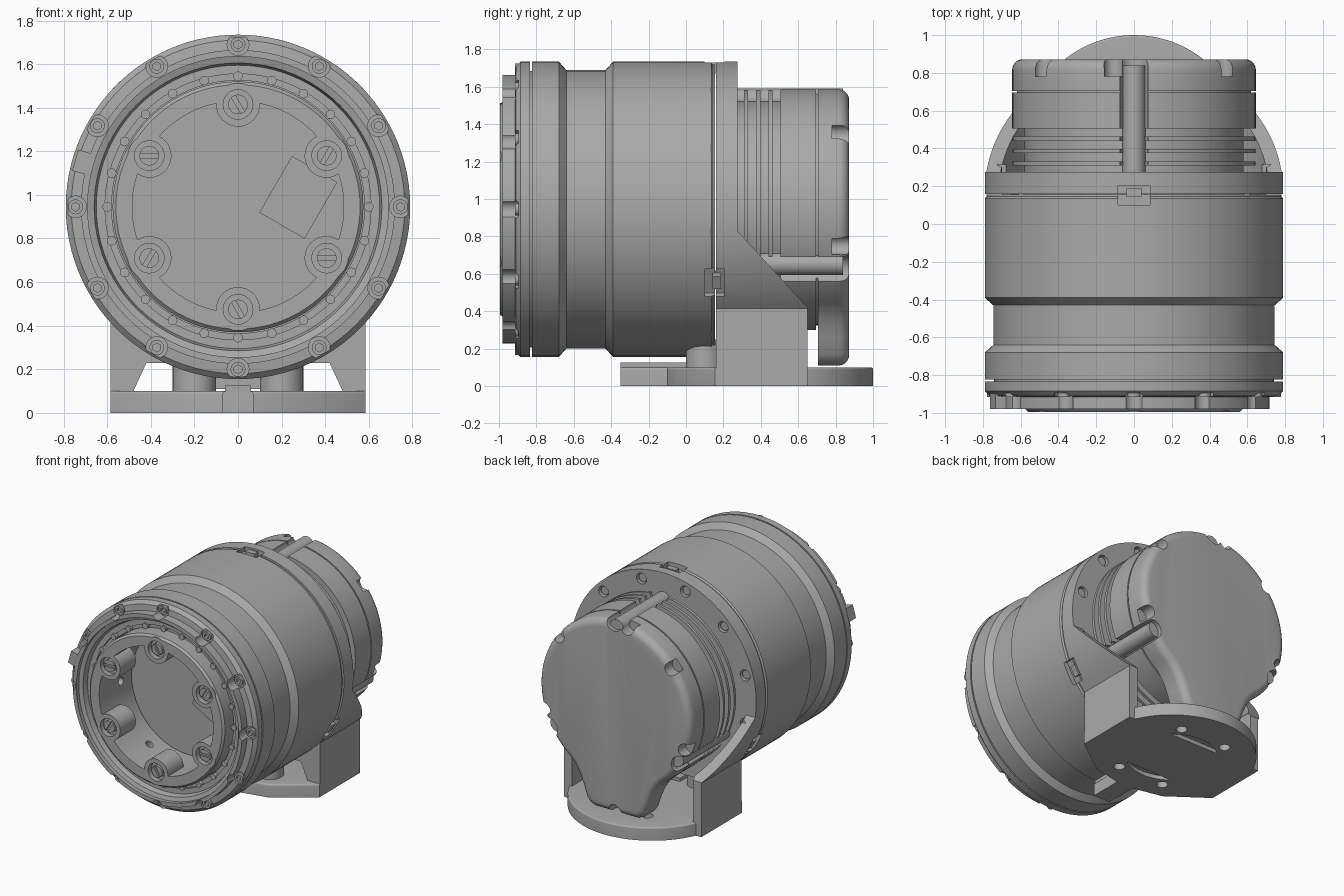
import bpy, bmesh
from math import sin, cos, radians, pi
from mathutils import Matrix, Vector

cube = bpy.data.objects.get("Cube")
if cube:
    bpy.data.objects.remove(cube)

ZC = 0.945                      # height of the barrel axis
THIRDS = (90, -30, 210)
grey = bpy.data.materials.new("mid_grey")
grey.use_nodes = True
grey.diffuse_color = (0.4, 0.4, 0.4, 1)
grey.node_tree.nodes["Principled BSDF"].inputs["Base Color"].default_value = (0.4, 0.4, 0.4, 1)
parts = []


def finish(bm, name):
    bmesh.ops.remove_doubles(bm, verts=bm.verts, dist=1e-5)
    bmesh.ops.recalc_face_normals(bm, faces=bm.faces)
    me = bpy.data.meshes.new(name)
    bm.to_mesh(me)
    bm.free()
    me.materials.append(grey)
    ob = bpy.data.objects.new(name, me)
    bpy.context.collection.objects.link(ob)
    parts.append(ob)
    return ob


def lathe(name, profile, segs=96, closed=False):
    """Spin (radius, y) points around the barrel axis."""
    bm = bmesh.new()
    vs = [bm.verts.new((r, y, 0)) for r, y in profile]
    for a, b in zip(vs, vs[1:] + vs[:1] if closed else vs[1:]):
        bm.edges.new((a, b))
    bmesh.ops.spin(bm, geom=bm.verts[:] + bm.edges[:], cent=(0, 0, 0),
                   axis=(0, 1, 0), angle=2 * pi, steps=segs, use_duplicate=False)
    bmesh.ops.translate(bm, verts=bm.verts, vec=(0, 0, ZC))
    return finish(bm, name)


def prism(name, pts, axis, a, b, bevel=0):
    """Extrude a flat outline along an axis from a to b."""
    place = {"x": lambda p, t: (t, p[0], p[1]), "y": lambda p, t: (p[0], t, p[1]),
             "z": lambda p, t: (p[0], p[1], t)}[axis]
    bm = bmesh.new()
    face = bm.faces.new([bm.verts.new(place(p, a)) for p in pts])
    top = bmesh.ops.extrude_face_region(bm, geom=[face])["geom"]
    shift = Vector(place((0, 0), b - a))
    bmesh.ops.translate(bm, verts=[g for g in top if isinstance(g, bmesh.types.BMVert)], vec=shift)
    bmesh.ops.recalc_face_normals(bm, faces=bm.faces)
    if bevel:
        rim = [g for g in top if isinstance(g, bmesh.types.BMEdge)]
        bmesh.ops.bevel(bm, geom=rim, offset=bevel, segments=5, profile=0.5, affect='EDGES')
    return finish(bm, name)


def rods(name, spots, radius, length, axis="y", segs=24):
    """Several equal cylinders, each centred on a spot."""
    bm = bmesh.new()
    turn = Matrix.Rotation(pi / 2, 4, "X") if axis == "y" else Matrix()
    for s in spots:
        bmesh.ops.create_cone(bm, cap_ends=True, segments=segs, radius1=radius, radius2=radius,
                              depth=length, matrix=Matrix.Translation(s) @ turn)
    return finish(bm, name)


def boxes(name, angles, radius, y, size, tilt=0):
    """Boxes set around the axis; size is radial, along y, tangential."""
    bm = bmesh.new()
    for a in angles:
        m = (Matrix.Translation(polar(radius, a, y)) @ Matrix.Rotation(-radians(a + tilt), 4, "Y")
             @ Matrix.Diagonal((*size, 1)))
        bmesh.ops.create_cube(bm, size=1, matrix=m)
    return finish(bm, name)


def polar(r, deg, y):
    return Vector((r * cos(radians(deg)), y, ZC + r * sin(radians(deg))))


def arc(r, a, b, n, cx=0, cy=ZC):
    angs = [radians(a + (b - a) * i / n) for i in range(n + 1)]
    return [(cx + r * cos(t), cy + r * sin(t)) for t in angs]


def combine(ob, tool, op="DIFFERENCE"):
    mod = ob.modifiers.new("combine", "BOOLEAN")
    mod.operation, mod.object, mod.solver = op, tool, "EXACT"
    dg = bpy.context.evaluated_depsgraph_get()
    me = bpy.data.meshes.new_from_object(ob.evaluated_get(dg))
    ob.modifiers.clear()
    ob.data = me
    parts.remove(tool)
    bpy.data.objects.remove(tool)


# Barrel housing with stepped front rim, waist and seam groove
barrel = lathe("barrel", [
    (0, -.59), (.58, -.59), (.58, -.88), (.61, -.88), (.61, -.9), (.65, -.9), (.66, -.94),
    (.69, -.95), (.69, -.98), (.72, -.98), (.72, -.915), (.765, -.91), (.79, -.885),
    (.79, -.833), (.74, -.833), (.74, -.823), (.79, -.823), (.79, -.68), (.745, -.64),
    (.745, -.43), (.79, -.39), (.79, .135), (.78, .145), (.78, .155), (0, .155)])
rim = range(0, 360, 30)
combine(barrel, rods("rim_pockets", [polar(.745, a, -1) for a in rim], .05, .21))
combine(barrel, boxes("key_slots", THIRDS, .79, .13, (.08, .06, .17)))
rim_screws = rods("rim_screws", [polar(.745, a, -.9) for a in rim], .034, .03)
combine(rim_screws, rods("rim_sockets", [polar(.745, a, -.91) for a in rim], .02, .03, segs=6))
boxes("rim_tab", (164,), .74, -.935, (.075, .09, .1))
rods("inner_ring_screws", [polar(.6, a, -.89) for a in range(0, 360, 15)], .022, .04, segs=12)

# Output hub with six bosses and a deep cavity
hub = lathe("hub", [(.485, -.995), (.56, -.995), (.575, -.98), (.575, -.6), (.485, -.6)], closed=True)
six = range(30, 390, 60)
combine(hub, rods("bosses", [polar(.468, a, -.9) for a in six], .1, .19, segs=32), "UNION")
combine(hub, rods("counterbores", [polar(.47, a, -1) for a in six], .068, .09, segs=32))
bm = bmesh.new()
for a in range(0, 360, 30):
    m = Matrix.Translation(polar(.48, a, -.73)) @ Matrix.Rotation(radians(90 - a), 4, "Y")
    bmesh.ops.create_cone(bm, cap_ends=True, segments=16, radius1=.03, radius2=.03, depth=.1, matrix=m)
combine(hub, finish(bm, "wall_holes"))
hub_screws = rods("hub_screws", [polar(.47, a, -.965) for a in six], .045, .04)
combine(hub_screws, boxes("screw_slots", six, .47, -.985, (.1, .03, .02), 30))
boxes("cavity_block", (9,), .28, -.64, (.24, .12, .3), -39)

# Mounting bracket: flange, side wings and walls
outer = arc(.79, -42.2, 222.2, 80) + [(-.585, 0), (.585, 0)]
bracket = prism("bracket", outer, "y", .16, .66)
inner = arc(.715, -44, 224, 80) + [(-.514, .1), (.514, .1)]
combine(bracket, prism("bracket_hollow", inner, "y", .275, .8))
slope = [(.275, 2), (.275, .83), (.65, .42), (.65, -.1), (.9, -.1), (.9, 2)]
combine(bracket, prism("bracket_slope", slope, "x", -1, 1))
window = [(-.48, .1), (.48, .1), (.42, .23), (-.42, .23)]
combine(bracket, prism("bracket_window", window, "y", .1, .3))
flange_spots = [polar(.72, a, .275) for a in range(-15, 200, 30)]
combine(bracket, rods("flange_holes", flange_spots, .042, .08))
flange_screws = rods("flange_screws", [s - Vector((0, .03, 0)) for s in flange_spots], .032, .03)
combine(bracket, boxes("flange_slots", THIRDS, .79, .18, (.08, .05, .17)))
boxes("locating_keys", THIRDS, .755, .165, (.06, .045, .08))

# Base plate with rounded back, front tongue and bolt holes
front = [(.585, .155), (.3, -.05), (.07, -.1), (.07, -.35)]
outline = arc(.59, 7.5, 172.5, 48, 0, .41) + [(-x, y) for x, y in front] + front[::-1]
base = prism("base_plate", outline, "z", 0, .1, .012)
combine(base, rods("base_recess", [(0, .41, 0)], .32, .06, "z", 64))
combine(base, rods("base_bore", [(0, .41, 0)], .12, .4, "z", 48))
bolts = [(.39 * cos(radians(a)), .41 + .39 * sin(radians(a)), 0) for a in range(0, 360, 60)]
combine(base, rods("base_bolt_holes", bolts, .04, .4, "z"))
prism("tongue_pad", [(-.06, -.35), (.06, -.35), (.06, .16), (-.06, .16)], "z", .08, .125)
rods("base_columns", [(x, .1, .16) for x in (-.2, .2)], .1, .18, "z", 32)

# Finned neck between the flange and the rear housing
neck = [(0, .27), (.58, .27)]
for y in (.31, .375, .44):
    neck += [(.58, y), (.642, y), (.642, y + .022), (.58, y + .022)]
neck += [(.58, .505), (.645, .505), (.645, .695), (.62, .695), (.62, .71), (0, .71)]
rear = lathe("finned_rear_housing", neck)

# Rear cap with a chin, rounded back edge and scalloped screw pockets
chin = [(.36, .40), (.32, .34), (.285, .26), (.255, .17), (.225, .13), (.18, .11)]
cap_pts = arc(.645, -52, 232, 72) + [(-x, z) for x, z in chin] + chin[::-1]
cap = prism("rear_cap", cap_pts, "y", .705, .872, .055)
pockets = [polar(.625, a, .84) for a in (40, 140, 100, -18, 198)] + [Vector((0, .84, .13))]
combine(cap, rods("cap_pockets", pockets, .05, .12))
# Three long channels carrying the tie rods
for ob in (rear, cap):
    combine(ob, rods("tie_channels", [polar(.645, a, .65) for a in THIRDS], .075, .74, segs=32))
rods("tie_rods", [polar(.585, a, .55) for a in THIRDS], .06, .58, segs=32)

# Smooth curved walls, keep edges sharp
bpy.ops.object.select_all(action="DESELECT")
for ob in parts:
    ob.select_set(True)
bpy.context.view_layer.objects.active = barrel
bpy.ops.object.shade_smooth_by_angle(angle=radians(30))
